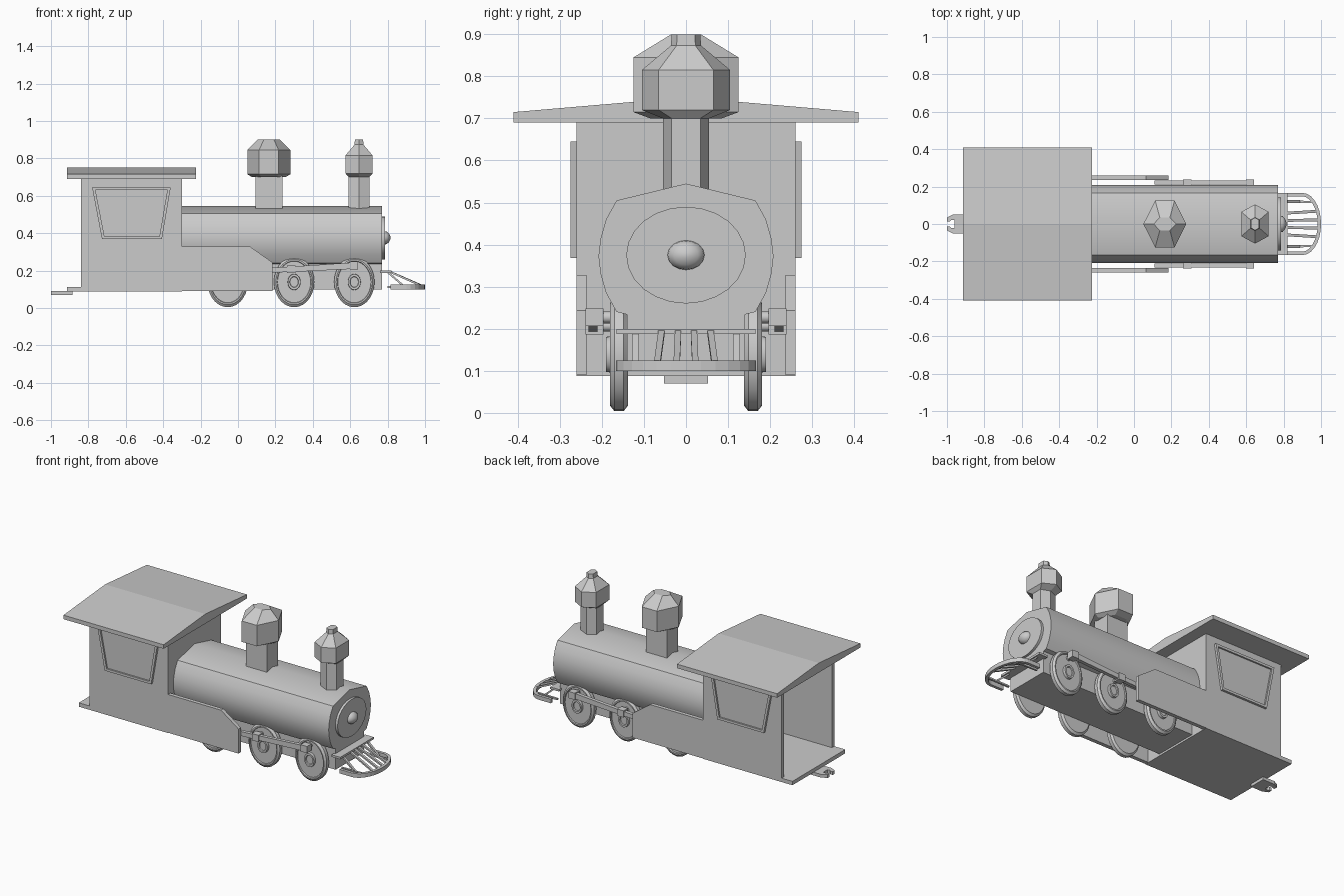
import bpy, math
from mathutils import Vector

if "Cube" in bpy.data.objects:
    bpy.data.objects.remove(bpy.data.objects["Cube"])

def make(name, verts, faces, smooth=False):
    me = bpy.data.meshes.new(name)
    me.from_pydata(verts, [], faces)
    import bmesh
    bm = bmesh.new()
    bm.from_mesh(me)
    bmesh.ops.recalc_face_normals(bm, faces=bm.faces)
    bm.to_mesh(me)
    bm.free()
    ob = bpy.data.objects.new(name, me)
    bpy.context.collection.objects.link(ob)
    if smooth:
        bpy.ops.object.select_all(action='DESELECT')
        ob.select_set(True)
        bpy.context.view_layer.objects.active = ob
        bpy.ops.object.shade_smooth_by_angle(angle=math.radians(35))
    return ob

def loft(name, rings, smooth=False):
    """Skin a list of closed loops with equal counts and cap both ends."""
    n = len(rings[0])
    verts = [v for r in rings for v in r]
    faces = [(k*n+i, k*n+(i+1) % n, (k+1)*n+(i+1) % n, (k+1)*n+i)
             for k in range(len(rings)-1) for i in range(n)]
    faces += [tuple(range(n)), tuple(range(len(verts)-n, len(verts)))]
    return make(name, verts, faces, smooth)

def prism(name, pts, axis, a, b, smooth=False):
    """Extrude a 2D outline along an axis from a to b."""
    put = {'X': lambda p, t: (t, p[0], p[1]),
           'Y': lambda p, t: (p[0], t, p[1]),
           'Z': lambda p, t: (p[0], p[1], t)}[axis]
    return loft(name, [[put(p, t) for p in pts] for t in (a, b)], smooth)

def box(name, x, y, z):
    return prism(name, [(x[0], y[0]), (x[1], y[0]), (x[1], y[1]), (x[0], y[1])], 'Z', *z)

def ellipse(cx, cy, rx, ry, n, start=0.0):
    return [(cx+rx*math.cos(start+2*math.pi*i/n), cy+ry*math.sin(start+2*math.pi*i/n))
            for i in range(n)]

def bar(name, path, w, h):
    """Sweep a rectangular section along an open path."""
    path = [Vector(p) for p in path]
    rings = []
    for i, p in enumerate(path):
        t = (path[min(i+1, len(path)-1)]-path[max(i-1, 0)]).normalized()
        side = t.cross(Vector((0, 0, 1))).normalized()
        up = side.cross(t)
        rings.append([p+side*a*w/2+up*b*h/2 for a, b in ((-1, -1), (1, -1), (1, 1), (-1, 1))])
    return loft(name, rings)

# Boiler: faceted top and bottom, rounded sides
half = [(0, .545), (.165, .505), (.19, .46), (.203, .415), (.208, .372),
        (.203, .33), (.19, .285), (.165, .24), (0, .2)]
section = half + [(-y, z) for y, z in half[-2:0:-1]]
prism('boiler', section, 'X', -.31, .77, True)
prism('boiler_door', ellipse(0, .375, .142, .115, 24), 'X', .76, .785, True)
loft('door_knob', [[(x, y, z) for y, z in ellipse(0, .375, .045*s, .036*s, 16)]
                   for x, s in ((.78, 1), (.795, .93), (.807, .65), (.815, .2))], True)

# Under-frame and front beam
box('under_frame', (-.31, .77), (-.14, .14), (.1, .26))
box('front_beam', (.76, .82), (-.165, .165), (.187, .2))

# Front chimney, six-sided with points to the sides
def front_ring(z, rx, ry):
    return [(.647+x*rx, y*ry, z) for x, y in ((0, 1), (1, .62), (1, -.62), (0, -1), (-1, -.62), (-1, .62))]
loft('front_chimney', [front_ring(*r) for r in (
    (.5, .055, .055), (.7, .055, .055), (.72, .073, .105), (.815, .073, .105),
    (.873, .024, .036), (.9, .022, .034))])

# Rear dome, six-sided with points fore and aft, on a square stem
def dome_ring(z, rx, ry):
    return [(.165+x*rx, y*ry, z) for x, y in ((1, 0), (.45, 1), (-.45, 1), (-1, 0), (-.45, -1), (.45, -1))]
box('dome_stem', (.093, .238), (-.055, .055), (.5, .715))
loft('dome', [dome_ring(*r) for r in (
    (.7, .09, .085), (.715, .115, .125), (.845, .115, .125), (.9, .06, .035))])

# Cab: floor, front wall, roof
box('cab_floor', (-.915, -.3), (-.26, .26), (.088, .112))
box('cab_front_wall', (-.325, -.3), (-.26, .26), (.1, .7))
prism('cab_roof', [(-.41, .69), (.41, .69), (.41, .715), (0, .75), (-.41, .715)], 'X', -.915, -.225)
box('cab_ceiling', (-.84, -.3), (-.26, .26), (.683, .7))

# Coupler plate with open notch
hook = [(-.885, .052), (-.965, .052), (-1, .035), (-1, .014), (-.985, .014), (-.975, .022), (-.96, .02)]
prism('coupler', hook + [(x, -y) for x, y in hook[::-1]], 'Z', .07, .09)

window_out = [(-.78, .645), (-.36, .645), (-.407, .368), (-.727, .368)]
window_in = [(-.762, .63), (-.378, .63), (-.42, .383), (-.714, .383)]

for side, s in (('left', 1), ('right', -1)):
    # Cab side wall and window frame
    box('cab_wall_' + side, (-.84, -.3), sorted((.237*s, .26*s)), (.1, .7))
    loft('window_frame_' + side, [[(x, y*s, z) for x, z in pts] for pts, y in (
        (window_out, .255), (window_out, .274), (window_in, .274), (window_in, .264))])

    # Side skirt
    prism('skirt_' + side, [(-.31, .09), (.185, .09), (.185, .243), (.065, .328), (-.31, .328)],
          'Y', .236*s, .26*s)

    # Wheels: rounded tyre, recessed web, raised hub
    for i, wx in enumerate((-.055, .3, .622)):
        prof = ((.9, .138), (1, .148), (1, .17), (.9, .181), (.84, .181), (.82, .174),
                (.32, .174), (.31, .19), (.22, .19), (.2, .183))
        loft(f'wheel_{side}_{i+1}', [[(x, y*s, z) for x, z in ellipse(wx, .139, .108*r, .135*r, 28)]
                                     for r, y in prof], True)

    # Connecting rod with bearing blocks and pins
    prism('rod_' + side, [(.11, .187), (.3, .193), (.64, .21), (.64, .245), (.3, .222), (.11, .212)],
          'Y', .21*s, .232*s)
    for i, (bx, bz) in enumerate(((.285, .207), (.62, .227))):
        box(f'rod_block_{side}_{i+1}', (bx-.022, bx+.022), sorted((.196*s, .239*s)), (bz-.021, bz+.021))
        prism(f'rod_pin_{side}_{i+1}', ellipse(bx, bz, .014, .014, 12), 'Y', .17*s, .236*s, True)

# Cowcatcher: U-shaped hoop and slanted bars
arc = [(.9+.091*math.cos(a), .157*math.sin(a), .112)
       for a in (math.radians(-90+180*i/14) for i in range(15))]
bar('catcher_hoop', [(.815, -.157, .112)] + arc + [(.815, .157, .112)], .018, .025)
for i, y in enumerate((-.068, -.022, .022, .068)):
    bar(f'catcher_bar_{i+1}', [(.81, y*.85, .195), (.985-abs(y)*.12, y, .12)], .015, .01)
for i, y in enumerate((-.12, .12)):
    bar(f'catcher_brace_{i+1}', [(.8, y, .192), (.885, y, .118)], .016, .01)
    bar(f'catcher_foot_{i+1}', [(.8, y, .112), (.95, y*.98, .112)], .012, .01)
